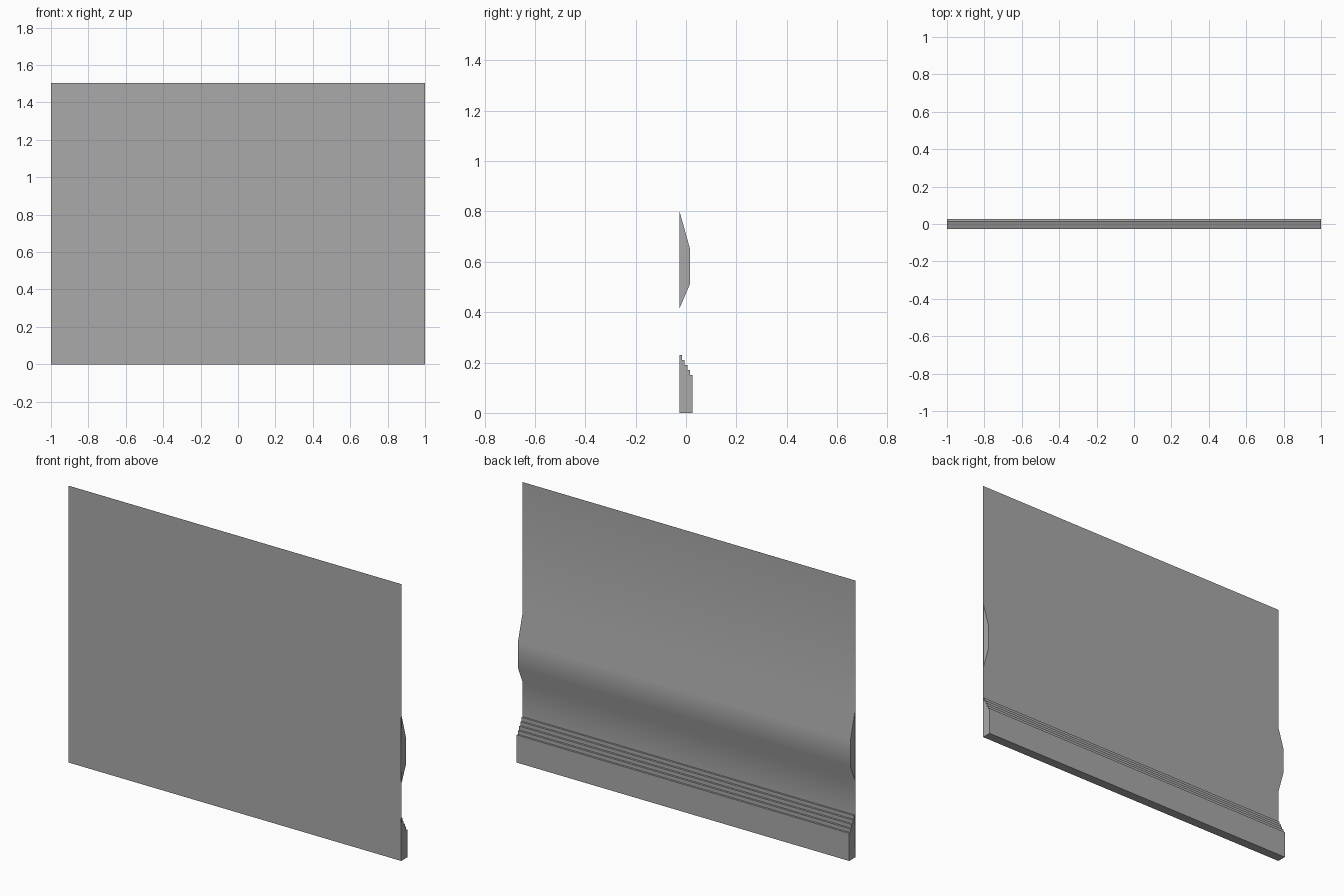
import bpy
import bmesh
import math

cube = bpy.data.objects.get("Cube")
if cube:
    bpy.data.objects.remove(cube)

# Single plain grey
grey = bpy.data.materials.new("plain grey")
grey.use_nodes = True
colour = (0.4, 0.4, 0.4, 1)
grey.diffuse_color = colour
grey.node_tree.nodes["Principled BSDF"].inputs["Base Color"].default_value = colour

HALF = 1.0
HEIGHT = 1.505
FRONT = -0.026
SHEET = FRONT + 0.0004   # back of the paper-thin panel
STEP = 0.0104
STEPS = 5

# Stepped skirting at the foot, from the floor up
skirting = [(FRONT, 0)]
depth, z = FRONT + STEPS * STEP, 0
for i in range(STEPS):
    skirting.append((depth, z))
    z = 0.15 + 0.02 * i
    skirting.append((depth, z))
    depth -= STEP
skirting.append((SHEET, z))

# Bevelled rail across the back
rail = [(SHEET, 0.415), (0.015, 0.51), (0.015, 0.655), (SHEET, 0.80)]

# Closed section: front corner, skirting, rail, top edge
section = skirting + rail + [(SHEET, HEIGHT), (FRONT, HEIGHT)]

bm = bmesh.new()
left = [bm.verts.new((-HALF, y, z)) for y, z in section]
right = [bm.verts.new((HALF, y, z)) for y, z in section]
count = len(section)
for i in range(count):
    j = (i + 1) % count
    bm.faces.new((left[i], left[j], right[j], right[i]))

# End caps of the skirting and the rail
n = len(skirting)
for part in (slice(0, n), slice(n, n + len(rail))):
    bm.faces.new(right[part])
    bm.faces.new(left[part][::-1])

mesh = bpy.data.meshes.new("wall_panel")
bm.to_mesh(mesh)
bm.free()
mesh.materials.append(grey)
panel = bpy.data.objects.new("wall_panel", mesh)
bpy.context.collection.objects.link(panel)

# Soft shading over the rail, crisp steps and ends
bpy.ops.object.select_all(action="DESELECT")
panel.select_set(True)
bpy.context.view_layer.objects.active = panel
bpy.ops.object.shade_smooth_by_angle(angle=math.radians(35))
